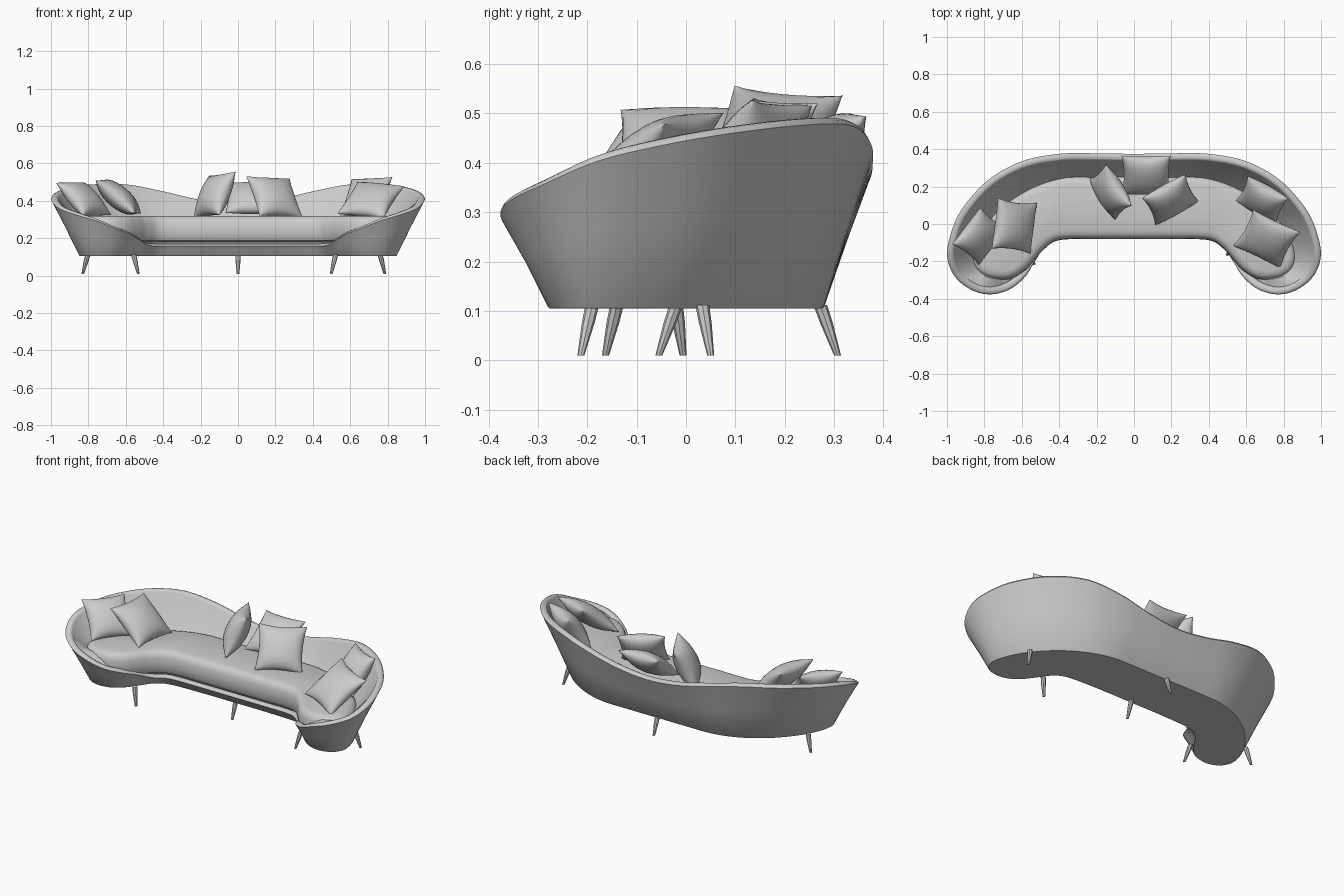
import bpy, bmesh, math
from mathutils import Vector, Matrix

if "Cube" in bpy.data.objects:
    bpy.data.objects.remove(bpy.data.objects["Cube"])

BASE_Z, SEAT_Z = 0.105, 0.32


def finish(name, bm, angle=40):
    bmesh.ops.remove_doubles(bm, verts=bm.verts, dist=1e-5)
    bmesh.ops.recalc_face_normals(bm, faces=bm.faces)
    me = bpy.data.meshes.new(name)
    bm.to_mesh(me)
    bm.free()
    ob = bpy.data.objects.new(name, me)
    bpy.context.collection.objects.link(ob)
    bpy.ops.object.select_all(action='DESELECT')
    ob.select_set(True)
    bpy.context.view_layer.objects.active = ob
    bpy.ops.object.shade_smooth_by_angle(angle=math.radians(angle))
    return ob


def loft(name, rings):
    """Skin closed rings of equal length and cap both ends."""
    bm = bmesh.new()
    loops = [[bm.verts.new(p) for p in ring] for ring in rings]
    n = len(loops[0])
    for a, b in zip(loops, loops[1:]):
        for i in range(n):
            j = (i + 1) % n
            bm.faces.new((a[i], a[j], b[j], b[i]))
    bm.faces.new(loops[0])
    bm.faces.new(loops[-1])
    return finish(name, bm)


def catmull(pts, steps):
    out, n = [], len(pts)
    for i in range(n):
        a, b, c, d = (pts[(i + k) % n] for k in (-1, 0, 1, 2))
        for s in range(steps):
            t = s / steps
            out.append(tuple(
                0.5 * (2 * q + (r - p) * t + (2 * p - 5 * q + 4 * r - w) * t * t
                       + (3 * q - p - 3 * r + w) * t ** 3)
                for p, q, r, w in zip(a, b, c, d)))
    return out


def inset(loop, d):
    """Move a clockwise plan loop inward by d."""
    n, out = len(loop), []
    for i, p in enumerate(loop):
        t = (loop[(i + 1) % n] - loop[i - 1]).normalized()
        out.append(p + Vector((t.y, -t.x)) * d)
    return out


# Half outline, back centre to front centre:
# rim x, y, z, base x, y, seat position between base (0) and rim (1)
HALF = [
    (0, .375, .385, 0, .28, -.25), (.2, .378, .405, .2, .28, -.25),
    (.4, .375, .45, .37, .275, -.22), (.6, .335, .487, .52, .23, -.15),
    (.78, .235, .488, .66, .14, -.05), (.92, .08, .47, .77, .02, .05),
    (.982, -.06, .445, .83, -.09, .1), (.998, -.18, .415, .85, -.18, .1),
    (.955, -.285, .37, .83, -.235, .12), (.86, -.357, .335, .79, -.268, .12),
    (.76, -.376, .305, .73, -.28, .15), (.66, -.347, .265, .66, -.265, .3),
    (.58, -.28, .235, .60, -.22, .5), (.53, -.20, .205, .55, -.155, .8),
    (.48, -.13, .175, .50, -.09, 1.0), (.40, -.08, .17, .42, -.05, 1.1),
    (.2, -.075, .17, .2, -.04, 1.1), (0, -.075, .17, 0, -.04, 1.1)]
full = HALF + [(-p[0], p[1], p[2], -p[3], p[4], p[5]) for p in HALF[-2:0:-1]]
dense = catmull(full, 6)
rim = [Vector(p[:2]) for p in dense]
rim_z = [p[2] for p in dense]
base = [Vector(p[3:5]) for p in dense]
seat_t = [p[5] for p in dense]


def ring(loop, zs):
    return [(p.x, p.y, z) for p, z in zip(loop, zs)]


def drop(d):
    return [z - d for z in rim_z]


# Flared upholstered shell with a rolled rim
n = len(dense)
inner = [b.lerp(r, min(t, .3)) for b, r, t in zip(base, rim, seat_t)]
loft("sofa_shell", [
    ring(inset(base, .004), [BASE_Z] * n),
    ring(base, [BASE_Z + .004] * n),
    ring([b.lerp(r, .5) for b, r in zip(base, rim)],
         [(BASE_Z + z) / 2 for z in rim_z]),
    ring(rim, drop(.012)),
    ring(inset(rim, .004), drop(.004)),
    ring(inset(rim, .013), rim_z),
    ring(inset(rim, .027), rim_z),
    ring(inset(rim, .036), drop(.005)),
    ring(inset(rim, .040), drop(.014)),
    ring(inner, [min(.305, z - .016) for z in rim_z]),
    ring(inset(inner, .04), [min(.25, z - .02) for z in rim_z]),
    ring(inset(inner, .04), [.14] * n)])

# Seat cushion following the shell
seat = [b.lerp(r, t) for b, r, t in zip(base, rim, seat_t)]
loft("seat_cushion", [ring(inset(seat, d), [z] * n) for d, z in (
    (.045, .16), (.035, .18), (.01, .187), (0, .205), (-.003, .245), (0, .28),
    (.008, .302), (.022, .314), (.045, SEAT_Z))])


# Throw pillows with pinched corners
def pillow(name, centre, normal, half=.14, thick=.055, roll=0):
    bm = bmesh.new()
    N = 14
    for side in (1, -1):
        grid = []
        for i in range(N + 1):
            u = math.sin(math.pi / 2 * (2 * i / N - 1))
            row = []
            for j in range(N + 1):
                v = math.sin(math.pi / 2 * (2 * j / N - 1))
                x = u * (1 - .1 * (1 - v * v) * u * u)
                y = v * (1 - .1 * (1 - u * u) * v * v)
                h = max(0, (1 - u * u) * (1 - v * v)) ** .5
                row.append(bm.verts.new((x * half, y * half, side * thick * h)))
            grid.append(row)
        for i in range(N):
            for j in range(N):
                bm.faces.new((grid[i][j], grid[i + 1][j],
                              grid[i + 1][j + 1], grid[i][j + 1]))
    z = Vector(normal).normalized()
    x = Vector((0, 0, 1)).cross(z).normalized()
    rot = Matrix((x, z.cross(x), z)).transposed()
    rot = rot @ Matrix.Rotation(math.radians(roll), 3, 'Z')
    bm.transform(Matrix.Translation(centre) @ rot.to_4x4())
    finish(name, bm, 70)


pillow("pillow_left_outer", (-.825, -.065, .41), (.55, -.42, .72), .125)
pillow("pillow_left_inner", (-.64, -.01, .42), (.62, -.08, .75), .137, .06)
pillow("pillow_centre_back", (.065, .26, .415), (0, -.6, .8), .132)
pillow("pillow_centre_left", (-.125, .17, .43), (-.75, -.43, .42), .13, .062, 5)
pillow("pillow_centre_right", (.195, .13, .42), (.42, -.7, .62), .133, .058, -3)
pillow("pillow_right_back", (.685, .13, .42), (-.42, -.7, .58), .125, .06, 3)
pillow("pillow_right_front", (.71, -.08, .405), (-.2, -.58, .79), .14, .055, -8)


# Slim splayed legs: top x, y and foot x, y
def leg(name, top, foot):
    rings = []
    for t, r in ((0, .014), (.35, .013), (.9, .008), (1, .007)):
        x, y = Vector(top).lerp(Vector(foot), t)
        z = .112 + (.01 - .112) * t
        rings.append([(x + r * math.cos(a * math.pi / 4),
                       y + r * math.sin(a * math.pi / 4), z) for a in range(8)])
    loft(name, rings)


leg("back_leg", (0, .272), (0, .307))
leg("front_leg", (0, -.02), (0, -.055))
leg("left_inner_leg", (-.558, -.19), (-.533, -.213))
leg("left_outer_leg", (-.803, -.02), (-.83, -.006))
leg("right_inner_leg", (.522, -.14), (.498, -.163))
leg("right_outer_leg", (.76, .033), (.785, .05))
